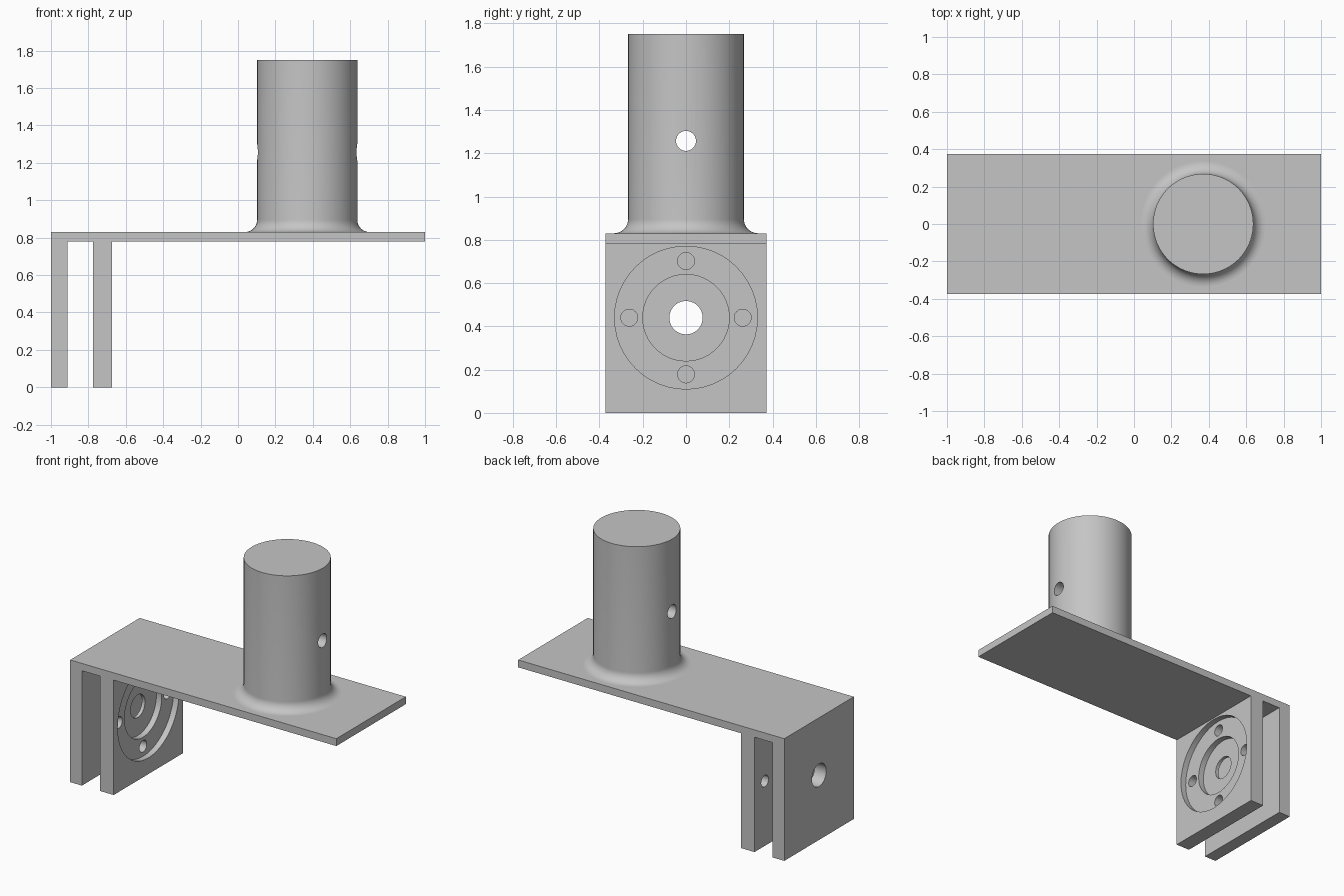
import bpy
import bmesh
import math
from mathutils import Matrix, Vector

cube = bpy.data.objects.get("Cube")
if cube:
    bpy.data.objects.remove(cube, do_unlink=True)

# Single grey finish
grey = bpy.data.materials.new("grey_metal")
grey.use_nodes = True
colour = (0.56, 0.56, 0.56, 1)
grey.diffuse_color = colour
grey.node_tree.nodes["Principled BSDF"].inputs["Base Color"].default_value = colour

HALF_WIDTH = 0.373
PLATE_BOTTOM, PLATE_TOP = 0.78, 0.83
LEG_FACE = -0.673      # mounting face of the inner leg
AXLE_Z = 0.44
COLUMN_X, COLUMN_R, COLUMN_TOP = 0.37, 0.268, 1.75
FILLET = 0.065


def add_object(name, bm):
    bmesh.ops.recalc_face_normals(bm, faces=bm.faces)
    mesh = bpy.data.meshes.new(name)
    bm.to_mesh(mesh)
    bm.free()
    mesh.materials.append(grey)
    obj = bpy.data.objects.new(name, mesh)
    bpy.context.collection.objects.link(obj)
    return obj


def drill(target, radius, x0, x1, y, z):
    """Cut a round hole or pocket along x from x0 to x1."""
    bm = bmesh.new()
    place = Matrix.Translation(((x0 + x1) / 2, y, z)) @ Matrix.Rotation(math.pi / 2, 4, "Y")
    bmesh.ops.create_cone(bm, cap_ends=True, segments=48, radius1=radius,
                          radius2=radius, depth=x1 - x0, matrix=place)
    cutter = add_object("drill_cutter", bm)
    cutter.hide_render = True
    mod = target.modifiers.new("hole", "BOOLEAN")
    mod.operation = "DIFFERENCE"
    mod.solver = "EXACT"
    mod.object = cutter
    bpy.context.view_layer.objects.active = target
    bpy.ops.object.modifier_apply(modifier=mod.name)
    bpy.data.objects.remove(cutter, do_unlink=True)


def smooth(obj):
    bpy.ops.object.select_all(action="DESELECT")
    obj.select_set(True)
    bpy.context.view_layer.objects.active = obj
    bpy.ops.object.shade_smooth_by_angle(angle=math.radians(30))


# Bracket: plate with two legs, extruded from its side profile
outline = [(-1, 0), (-0.912, 0), (-0.912, PLATE_BOTTOM), (-0.776, PLATE_BOTTOM),
           (-0.776, 0), (LEG_FACE, 0), (LEG_FACE, PLATE_BOTTOM),
           (1, PLATE_BOTTOM), (1, PLATE_TOP), (-1, PLATE_TOP)]
bm = bmesh.new()
face = bm.faces.new([bm.verts.new((x, -HALF_WIDTH, z)) for x, z in outline])
extruded = bmesh.ops.extrude_face_region(bm, geom=[face])["geom"]
bmesh.ops.translate(bm, vec=(0, 2 * HALF_WIDTH, 0),
                    verts=[v for v in extruded if isinstance(v, bmesh.types.BMVert)])
bracket = add_object("bracket", bm)

# Stepped mounting pocket, axle hole through both legs, four bolt holes
drill(bracket, 0.33, LEG_FACE - 0.04, LEG_FACE + 0.05, 0, AXLE_Z)
drill(bracket, 0.20, LEG_FACE - 0.08, LEG_FACE + 0.05, 0, AXLE_Z)
drill(bracket, 0.077, -1.1, LEG_FACE + 0.05, 0, AXLE_Z)
for i in range(4):
    a = i * math.pi / 2
    drill(bracket, 0.039, -0.84, LEG_FACE + 0.05,
          0.262 * math.cos(a), AXLE_Z + 0.262 * math.sin(a))
smooth(bracket)

# Column: lathe profile with a concave fillet at its foot
foot = PLATE_TOP - 0.02
profile = [(0, foot), (COLUMN_R + FILLET, foot)]
for i in range(11):
    a = i / 10 * math.pi / 2
    profile.append((COLUMN_R + FILLET * (1 - math.sin(a)),
                    PLATE_TOP + FILLET * (1 - math.cos(a))))
profile += [(COLUMN_R, COLUMN_TOP), (0, COLUMN_TOP)]
bm = bmesh.new()
verts = [bm.verts.new((COLUMN_X + r, 0, z)) for r, z in profile]
edges = [bm.edges.new(pair) for pair in zip(verts, verts[1:])]
bmesh.ops.spin(bm, geom=verts + edges, cent=Vector((COLUMN_X, 0, 0)),
               axis=(0, 0, 1), angle=2 * math.pi, steps=80)
bmesh.ops.remove_doubles(bm, verts=bm.verts, dist=0.0001)
column = add_object("column", bm)

# Cross pin hole
drill(column, 0.046, COLUMN_X - 0.4, COLUMN_X + 0.4, 0, 1.257)
smooth(column)
